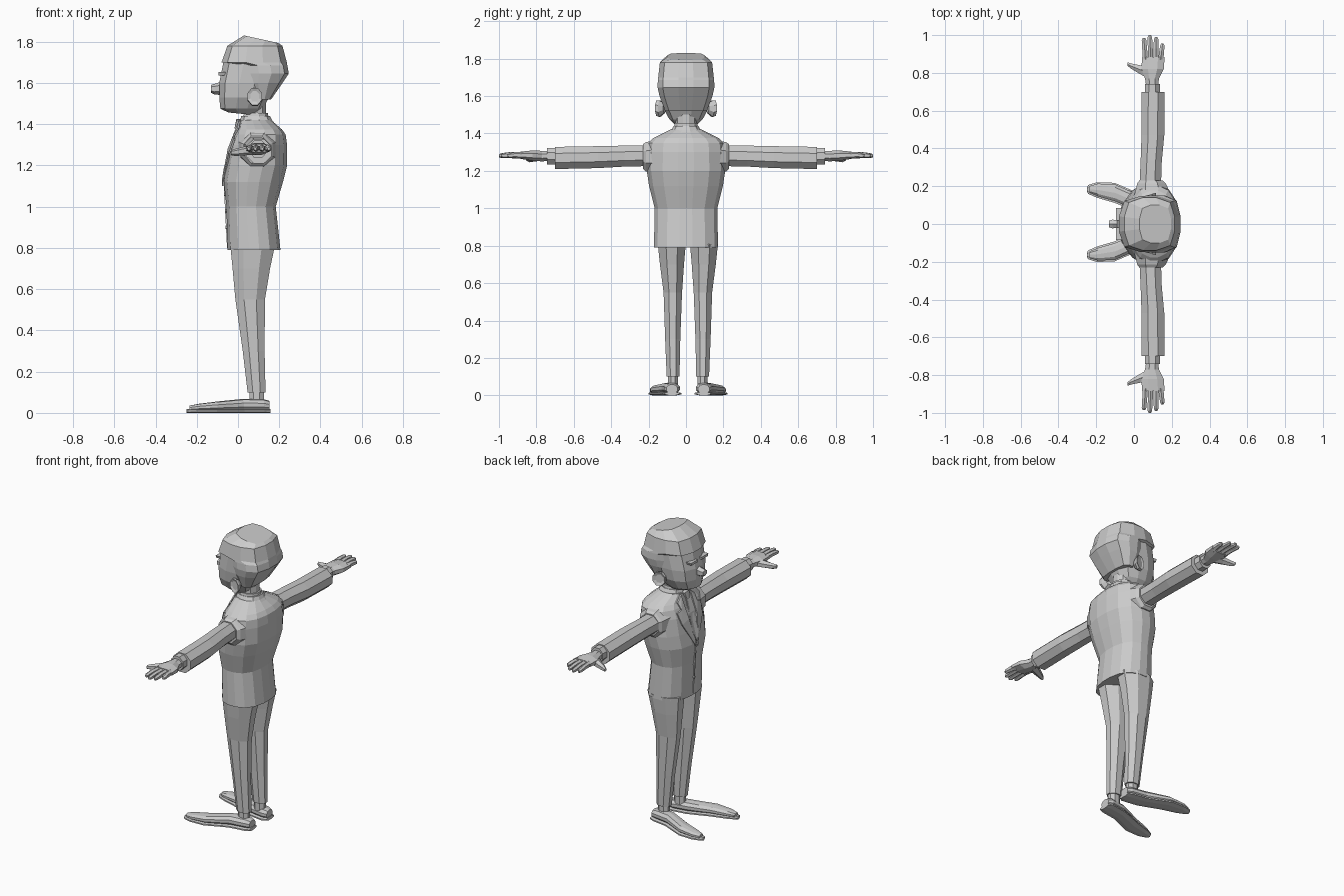
import bpy, bmesh, math

AXES = {"x": lambda u, v, t: (t, u, v), "y": lambda u, v, t: (u, t, v), "z": lambda u, v, t: (u, v, t)}


def finish(name, bm, mirror=False, centre=0.0):
    bmesh.ops.recalc_face_normals(bm, faces=bm.faces)
    mesh = bpy.data.meshes.new(name)
    bm.to_mesh(mesh)
    bm.free()
    obj = bpy.data.objects.new(name, mesh)
    bpy.context.collection.objects.link(obj)
    obj.location.y = centre
    if mirror:
        m = obj.modifiers.new("Mirror", "MIRROR")
        m.use_axis = (False, True, False)
        m.use_mirror_merge = False
    return obj


def loft(name, axis, rings, sides=8, power=2.5, mirror=False, centre=0.0):
    """Skin rounded-box rings (t, u0, u1, v0, v1[, tilt]) along an axis."""
    bm = bmesh.new()
    loops = []
    for t, u0, u1, v0, v1, *tilt in rings:
        loop = []
        for i in range(sides):
            a = 2 * math.pi * (i + 0.5) / sides
            c, s = math.cos(a), math.sin(a)
            k = (abs(c) ** power + abs(s) ** power) ** (-1 / power)
            du = k * c * (u1 - u0) / 2
            grow = 1 / math.cos(math.pi / sides) if sides < 10 else 1.015
            du *= grow
            dv = k * s * grow * (v1 - v0) / 2
            dt = du * tilt[0] if tilt else 0
            loop.append(bm.verts.new(AXES[axis]((u0 + u1) / 2 + du, (v0 + v1) / 2 + dv, t + dt)))
        loops.append(loop)
    for a, b in zip(loops, loops[1:]):
        for i in range(sides):
            j = (i + 1) % sides
            bm.faces.new((a[i], a[j], b[j], b[i]))
    bm.faces.new(loops[0])
    bm.faces.new(loops[-1])
    return finish(name, bm, mirror, centre)


def sym(t, u0, u1, half, tilt=0):
    return (t, u0, u1, -half, half, tilt)


# Jacket body
TORSO = [(.79, -.05, .205, .17), (1.0, -.055, .182, .166), (1.12, -.068, .217, .196),
         (1.2, -.055, .237, .208), (1.3, -.035, .237, .207), (1.35, -.015, .23, .2),
         (1.375, .0, .212, .175), (1.42, .01, .16, .085)]
loft("jacket", "z", [sym(*r) for r in TORSO], 16)


def front_x(y, z, power=2.5):
    """Front surface of the jacket at a given y and z."""
    for a, b in zip(TORSO, TORSO[1:]):
        if z <= b[0]:
            break
    f = min(1, (z - a[0]) / (b[0] - a[0]))
    x0, x1, h = [p + (q - p) * f for p, q in zip(a[1:], b[1:])]
    k = max(0, 1 - (abs(y) / h) ** power) ** (1 / power)
    return (x0 + x1) / 2 - k * (x1 - x0) / 2


def patch(name, outline, lift, thick=.008):
    """Flat cloth piece following the jacket front, mirrored to both sides."""
    bm = bmesh.new()
    face = bm.faces.new([bm.verts.new((front_x(y, z) - lift, y, z)) for y, z in outline])
    bm.normal_update()
    if face.normal.x > 0:
        face.normal_flip()
    ext = bmesh.ops.extrude_face_region(bm, geom=[face])
    for v in ext["geom"]:
        if isinstance(v, bmesh.types.BMVert):
            v.co.x += thick
    bmesh.ops.triangulate(bm, faces=[f for f in bm.faces if len(f.verts) > 4])
    return finish(name, bm, True)


# Shirt front, tie, lapels and front closing
patch("shirt_front", [(0, 1.42), (.045, 1.415), (.04, 1.28), (0, 1.12)], .004)
patch("tie_blade", [(0, 1.39), (.012, 1.39), (.028, 1.19), (0, 1.13)], .012)
patch("tie_knot", [(0, 1.425), (.022, 1.42), (.012, 1.38), (0, 1.38)], .018, .02)
patch("lapel", [(.045, 1.415), (.085, 1.38), (.078, 1.34), (.115, 1.33), (.1, 1.26),
                (.008, 1.1), (.012, 1.14), (.04, 1.28)], .012)
patch("front_seam", [(0, 1.1), (.004, 1.1), (.004, .8), (0, .8)], .003)
for z in (1.06, .98, .9):
    x = front_x(0, z)
    loft("button", "x", [(x - .007, -.008, .008, z - .008, z + .008),
                         (x + .01, -.008, .008, z - .008, z + .008)], 8, 2)

# Collars and neck
loft("jacket_collar", "z", [sym(1.37, -.005, .2, .12, .1), sym(1.415, .01, .165, .08, .05),
                            sym(1.44, .015, .155, .066)], 12)
loft("shirt_collar", "z", [sym(1.41, .01, .15, .07), sym(1.455, .03, .147, .062)], 12, 2)
loft("neck", "z", [sym(1.42, .045, .137, .055), sym(1.55, .045, .137, .055)], 10, 2)

# Head, nose, ears and brows
loft("head", "z", [sym(1.45, -.045, .085, .06, -.1), sym(1.475, -.085, .12, .088),
                   sym(1.53, -.09, .15, .118), sym(1.6, -.09, .175, .13),
                   sym(1.7, -.07, .2, .135), sym(1.76, -.04, .19, .12)], 12, 2.8)
loft("nose", "x", [(-.132, -.018, .018, 1.555, 1.588), (-.115, -.023, .023, 1.548, 1.592),
                   (-.07, -.02, .02, 1.545, 1.605)], 6, 2)
loft("ear", "y", [(.115, .06, .105, 1.51, 1.56, .3), (.14, .048, .115, 1.49, 1.575, .3),
                  (.155, .048, .115, 1.495, 1.575, .3), (.148, .06, .102, 1.51, 1.56, .3)],
     8, 2.3, True)
loft("brow", "z", [(1.637, -.092, -.06, .025, .075), (1.652, -.092, -.06, .025, .08)], 4, 4, True)

# Hair: undercut at the back, fringe overhang at the front, sloping crown
loft("hair", "z", [sym(1.52, .075, .16, .11), sym(1.6, .03, .215, .14),
                   sym(1.645, .02, .245, .15), sym(1.685, .015, .238, .149),
                   sym(1.7, -.078, .235, .147), sym(1.78, -.05, .214, .138),
                   sym(1.812, .03, .195, .1, -.22)], 12, 3.4)

# Armholes, sleeves and shirt cuffs
loft("armhole", "y", [(.15, .005, .195, 1.19, 1.365), (.215, .02, .165, 1.2, 1.35),
                      (.23, .03, .15, 1.215, 1.34)], 8, 2.5, True)
loft("sleeve", "y", [(.18, .03, .14, 1.228, 1.335), (.33, .037, .145, 1.225, 1.333),
                     (.47, .042, .158, 1.217, 1.33), (.7, .042, .16, 1.212, 1.326)],
     8, 2.5, True)
loft("shirt_cuff", "y", [(.68, .058, .137, 1.236, 1.322), (.742, .058, .137, 1.236, 1.322)],
     8, 2.3, True)

# Hands
loft("palm", "y", [(.72, .067, .128, 1.255, 1.305), (.77, .06, .13, 1.252, 1.306),
                   (.82, .042, .155, 1.255, 1.308), (.885, .045, .16, 1.265, 1.302)],
     8, 2.6, True)
for root, tip, end in ((.06, .053, .985), (.088, .084, 1.0), (.116, .117, .99), (.142, .15, .955)):
    loft("finger", "y", [(.87, root - .014, root + .014, 1.267, 1.299),
                         ((.87 + end) / 2, (root + tip) / 2 - .013, (root + tip) / 2 + .013, 1.27, 1.299),
                         (end - .012, tip - .012, tip + .012, 1.27, 1.293),
                         (end, tip - .006, tip + .006, 1.274, 1.287)], 6, 2, True)
loft("thumb", "x", [(.085, .765, .83, 1.255, 1.3), (.035, .792, .84, 1.252, 1.29),
                    (-.015, .822, .85, 1.248, 1.278), (-.035, .838, .856, 1.252, 1.272)],
     6, 2, True)

# Trousers and socks
loft("trouser_leg", "z", [(.1, .048, .132, .046, .112), (.3, .025, .127, .042, .12),
                          (.55, -.01, .128, .033, .128), (.7, -.023, .152, .023, .147),
                          (.81, -.033, .175, .014, .158)], 8, 2.5, True, .01)
loft("sock", "z", [(.04, .055, .125, .052, .106), (.12, .055, .125, .052, .106)],
     8, 2, True, .01)

# Shoes turned outward: (x, centre y, half width, height)
SHOE = [(.152, .085, .03, .058), (.125, .085, .042, .066), (.03, .1, .042, .068),
        (-.03, .125, .044, .062), (-.1, .155, .045, .055), (-.19, .17, .034, .044),
        (-.235, .173, .018, .035)]
loft("shoe", "x", [(x, c - w, c + w, .008, h) for x, c, w, h in SHOE], 10, 2.5, True, .01)
loft("sole", "x", [(x * 1.03, c - w - .004, c + w + .004, 0, .018) for x, c, w, h in SHOE]
     + [(-.25, .163, .183, .0, .018)], 8, 5, True, .01)
